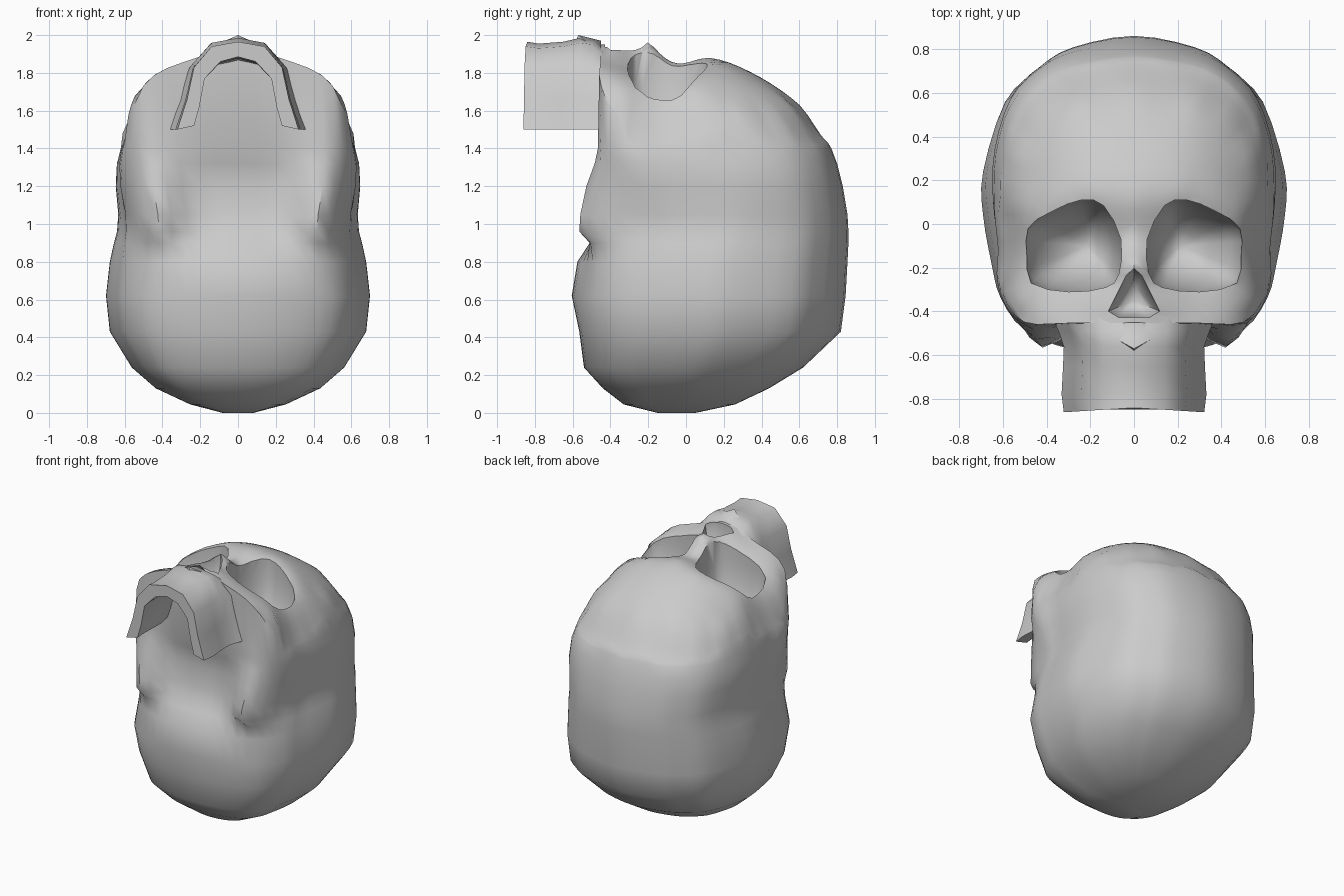
import bpy, bmesh, math
from mathutils import Vector

if "Cube" in bpy.data.objects:
    bpy.data.objects.remove(bpy.data.objects["Cube"])


def make(name, bm, angle=60):
    bmesh.ops.recalc_face_normals(bm, faces=bm.faces)
    me = bpy.data.meshes.new(name)
    bm.to_mesh(me)
    bm.free()
    ob = bpy.data.objects.new(name, me)
    bpy.context.collection.objects.link(ob)
    smooth(ob, angle)
    return ob


def smooth(ob, angle):
    bpy.ops.object.select_all(action='DESELECT')
    ob.select_set(True)
    bpy.context.view_layer.objects.active = ob
    bpy.ops.object.shade_smooth_by_angle(angle=math.radians(angle))


def loft(rings):
    bm = bmesh.new()
    vs = [[bm.verts.new(p) for p in r] for r in rings]
    n = len(vs[0])
    for a, b in zip(vs, vs[1:]):
        for i in range(n):
            j = (i + 1) % n
            bm.faces.new((a[i], a[j], b[j], b[i]))
    bm.faces.new(vs[0])
    bm.faces.new(vs[-1])
    return bm


def mirror_loop(half):
    return half + [(-x, y) for x, y in half[-2:0:-1]]


def refine(loop, k=3):
    # Catmull-Rom subdivision of a closed loop
    out, n = [], len(loop)
    for i in range(n):
        p0, p1, p2, p3 = [Vector(loop[(i + d) % n]) for d in (-1, 0, 1, 2)]
        for s in range(k):
            t = s / k
            out.append(0.5 * (2 * p1 + (p2 - p0) * t + (2 * p0 - 5 * p1 + 4 * p2 - p3) * t * t
                              + (3 * p1 - p0 - 3 * p2 + p3) * t ** 3))
    return out


# outlines of the braincase (rear) and the face (front)
rear = [(0, .86), (.3, .8), (.45, .71), (.59, .57), (.69, .25), (.69, .05),
        (.65, -.18), (.61, -.33), (.5, -.48), (.28, -.57), (0, -.6)]
front = [(0, .77), (.27, .73), (.43, .65), (.55, .51), (.61, .3), (.62, .05),
         (.605, -.15), (.61, -.32), (.51, -.455), (.3, -.46), (0, -.46)]
rear_n = [Vector((x / .69, (y - .13) / .73)) for x, y in refine(mirror_loop(rear))]
front_l = refine(mirror_loop(front))
front_n = [Vector((x / .62, (y - .155) / .615)) for x, y in front_l]

# height of the face at landmark points (x, y, z), mirrored in x
marks = [(0, .62, 1.61), (0, .5, 1.71), (0, .33, 1.81), (0, .1, 1.88), (0, -.08, 1.86),
         (0, -.2, 1.96), (0, -.44, 1.95), (.2, .15, 1.85), (.36, .11, 1.79), (.5, .02, 1.68),
         (.52, -.1, 1.615), (.54, -.22, 1.6), (.48, -.3, 1.73), (.3, -.35, 1.83),
         (.1, -.25, 1.88), (.06, -.08, 1.84), (.4, -.42, 1.81), (.2, -.42, 1.88),
         (.12, -.38, 1.92), (.3, .33, 1.75), (.48, .25, 1.65), (.56, .3, 1.55),
         (.28, .57, 1.61), (.45, .5, 1.55), (.57, -.34, 1.62), (.57, .1, 1.57),
         (.27, -.1, 1.74), (.5, -.43, 1.73), (.555, -.39, 1.62)]
marks += [(x, y, 1.4) for x, y in front[:8]]


def kernel(x, y, m):
    return sum(math.sqrt((x - s * m[0]) ** 2 + (y - m[1]) ** 2 + .0008) for s in (1, -1))


def solve(A, b):
    n = len(b)
    M = [r + [v] for r, v in zip(A, b)]
    for c in range(n):
        p = max(range(c, n), key=lambda r: abs(M[r][c]))
        M[c], M[p] = M[p], M[c]
        for r in range(n):
            if r != c:
                f = M[r][c] / M[c][c]
                M[r] = [u - f * v for u, v in zip(M[r], M[c])]
    return [M[i][n] / M[i][i] for i in range(n)]


weights = solve([[kernel(a[0], a[1], m) for m in marks] for a in marks], [m[2] for m in marks])


def height(x, y):
    return sum(w * kernel(x, y, m) for w, m in zip(weights, marks))


# skull body: braincase rings (z, half width, top, bottom, mastoid swelling), then the face cap
levels = [(0, .08, .05, -.15, 0), (.045, .25, .26, -.33, 0), (.13, .43, .44, -.44, 0),
          (.24, .555, .62, -.54, 0), (.43, .67, .82, -.565, 0), (.62, .69, .845, -.605, 0),
          (.8, .67, .855, -.575, 0), (.9, .65, .86, -.51, .06), (.96, .635, .86, -.47, .15),
          (1.05, .63, .855, -.44, .16), (1.2, .645, .83, -.42, .13), (1.32, .64, .8, -.43, .06)]
rings = []
for z, w, top, bot, swell in levels:
    t = max(0, (z - .8) / .6)
    ring = []
    for a, b in zip(rear_n, front_n):
        p = a.lerp(b, t)
        x, y = p.x * w, (top + bot) / 2 + p.y * (top - bot) / 2
        if y < -.25:
            y -= swell * math.exp(-((abs(x) - .43) / .13) ** 2)
        ring.append((x, y, z))
    rings.append(ring)
centre = Vector((0, 0))
for s in (1, .985, .96, .93, .89, .84, .78, .72, .65, .58, .51, .44, .37, .3, .23, .16, .09, .03):
    pts = [centre.lerp(Vector(p), s) for p in front_l]
    rings.append([(p.x, p.y, 1.4 if s == 1 else height(p.x, p.y)) for p in pts])
skull = make("skull", loft(rings))


def cut(target, bm):
    c = make("cutter", bm)
    c.hide_render = True
    m = target.modifiers.new("cut", 'BOOLEAN')
    m.operation, m.solver, m.object = 'DIFFERENCE', 'EXACT', c
    bpy.context.view_layer.objects.active = target
    bpy.ops.object.modifier_apply(modifier=m.name)
    bpy.data.objects.remove(c)


# eye sockets
orbit = [(.49, -.02), (.37, .06), (.24, .11), (.14, .085), (.06, -.07), (.07, -.23),
         (.13, -.29), (.3, -.31), (.47, -.27), (.5, -.14)]
for side in (1, -1):
    lv = [(2.1, 1, 0), (1.72, 1, 0), (1.6, .92, 0), (1.5, .78, -.01), (1.41, .55, -.03),
          (1.36, .3, -.04), (1.34, .1, -.05)]
    cut(skull, loft([[(side * (.27 + dx + (p[0] - .27) * s), -.1 + (p[1] + .1) * s, z)
                      for p in refine(orbit, 2)] for z, s, dx in lv]))

# nose opening
nose = [(0, -.2), (.035, -.23), (.12, -.4), (.07, -.43), (0, -.43),
        (-.07, -.43), (-.12, -.4), (-.035, -.23)]
cut(skull, loft([[(x * s, -.35 + (y + .35) * s, z) for x, y in nose]
                 for z, s in ((2.2, 1), (1.9, .97), (1.8, .8), (1.74, .45), (1.73, .1))]))
smooth(skull, 50)

# upper jaw: hollow horseshoe shell along y
outer = [(.345, 1.5), (.29, 1.66), (.25, 1.83), (.15, 1.94), (0, 1.965)]
inner = [(0, 1.885), (.1, 1.86), (.19, 1.77), (.22, 1.62), (.25, 1.52)]
arch = (outer + [(-x, z) for x, z in outer[-2::-1]]
        + [(-x, z) for x, z in inner[::-1]] + inner[1:])
make("upper_jaw", loft([[(x * s, y + lip * abs(x), z + dz * (z - 1.5) / .46) for x, z in arch]
                        for y, s, dz, lip in ((-.84, .93, 0, -.06), (-.78, .96, -.01, 0),
                                              (-.65, .94, 0, 0), (-.56, .93, .02, 0),
                                              (-.49, 1.0, .01, 0), (-.43, 1.08, -.04, 0))]), 50)

# nasal spine
bm = bmesh.new()
for p in ((0, -.57, 2), (.09, -.52, 1.96), (-.09, -.52, 1.96), (0, -.45, 1.97), (0, -.6, 1.93),
          (.1, -.45, 1.9), (-.1, -.45, 1.9)):
    bm.verts.new(p)
bmesh.ops.convex_hull(bm, input=bm.verts)
make("nasal_spine", bm)
